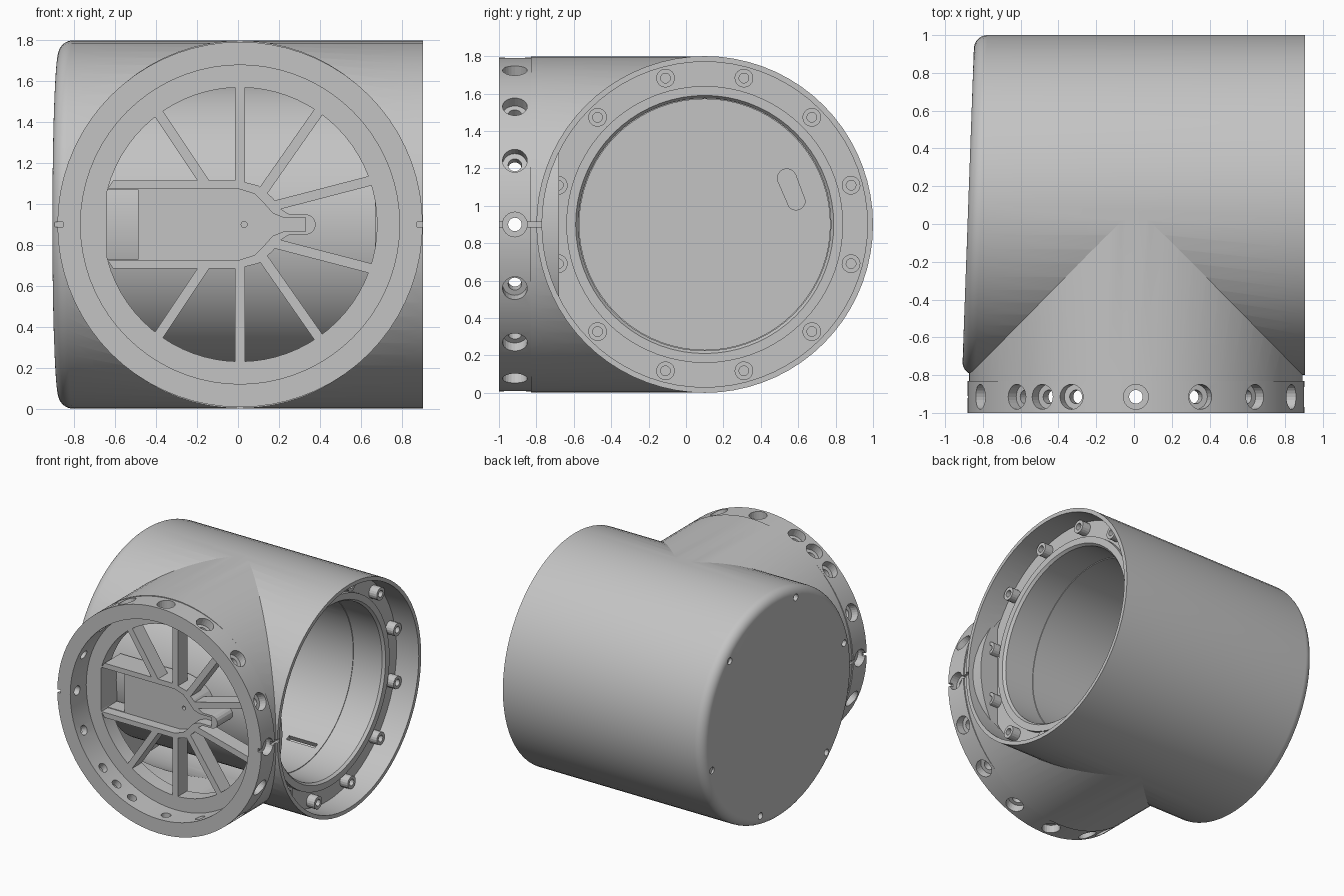
import bpy, bmesh
from math import sin, cos, pi, radians
from mathutils import Matrix, Vector

cube = bpy.data.objects.get("Cube")
if cube:
    bpy.data.objects.remove(cube)

mat = bpy.data.materials.new("machined grey")
mat.use_nodes = True
GREY = (0.55, 0.55, 0.55, 1)
mat.diffuse_color = GREY
mat.node_tree.nodes["Principled BSDF"].inputs["Base Color"].default_value = GREY

MID = 0.9                                   # height of both axes
MAIN = Matrix.Translation((0, 0.1, MID))    # main barrel, along x
BRANCH = Matrix.Translation((0.01, 0, MID)) @ Matrix.Rotation(pi / 2, 4, 'Z')  # along y
NARROW = BRANCH @ Matrix.Diagonal((1, 0.983, 1, 1))  # keeps the branch inside the barrel ends


def finish(bm, name):
    bmesh.ops.recalc_face_normals(bm, faces=bm.faces)
    me = bpy.data.meshes.new(name)
    bm.to_mesh(me)
    bm.free()
    me.materials.append(mat)
    ob = bpy.data.objects.new(name, me)
    bpy.context.collection.objects.link(ob)
    return ob


def lathe(name, profile, frame, seg=72, closed=False):
    """Turn (radius, position) points about the frame's x axis; cap the ends unless closed."""
    bm = bmesh.new()
    rings = [[bm.verts.new(frame @ Vector((a, r * cos(2 * pi * i / seg), r * sin(2 * pi * i / seg))))
              for i in range(seg)] for r, a in profile]
    pairs = list(zip(rings, rings[1:]))
    if closed:
        pairs.append((rings[-1], rings[0]))
    else:
        bm.faces.new(rings[0])
        bm.faces.new(rings[-1])
    for p, q in pairs:
        for i in range(seg):
            j = (i + 1) % seg
            bm.faces.new((p[i], p[j], q[j], q[i]))
    return finish(bm, name)


def rod(name, r, a, b, frame, seg=72):
    return lathe(name, [(r, a), (r, b)], frame, seg)


def prism(name, pts, y0, y1):
    """Extrude an (x, height from axis) outline along y."""
    bm = bmesh.new()
    f = bm.faces.new([bm.verts.new((x, y0, MID + z)) for x, z in pts])
    ext = bmesh.ops.extrude_face_region(bm, geom=[f])["geom"]
    bmesh.ops.translate(bm, vec=(0, y1 - y0, 0), verts=[v for v in ext if isinstance(v, bmesh.types.BMVert)])
    # the extrusion leaves the first face open or shared, so rebuild the cap if needed
    open_edges = [e for e in bm.edges if e.is_boundary]
    if open_edges:
        bmesh.ops.holes_fill(bm, edges=open_edges)
    return finish(bm, name)


def box(name, size, frame):
    bm = bmesh.new()
    bmesh.ops.create_cube(bm, size=1, matrix=frame @ Matrix.Diagonal((*size, 1)))
    return finish(bm, name)


def boolean(ob, tools, op='DIFFERENCE'):
    for t in tools:
        m = ob.modifiers.new("bool", 'BOOLEAN')
        m.operation, m.solver, m.object = op, 'EXACT', t
        bpy.context.view_layer.objects.active = ob
        bpy.ops.object.modifier_apply(modifier=m.name)
        bpy.data.objects.remove(t)


def around(deg):
    return Matrix.Rotation(radians(deg), 4, 'X')


# Shell: closed barrel with a rounded, slightly tilted end
fillet = [(0.83 + 0.07 * sin(t * pi / 20), -0.91 + 0.07 * (1 - cos(t * pi / 20))) for t in range(11)]
shell = lathe("shell", fillet + [(0.9, 0.905)], MAIN)
for v in shell.data.vertices:
    if v.co.x < -0.5:
        v.co.x += (v.co.y + 0.8) * 0.036
boolean(shell, [rod("branch", 0.899, -0.83, 0.09, NARROW)], 'UNION')
# Hollow of both barrels, joined first and cut once
hollow = rod("hollow", 0.87, -0.82, 1.2, MAIN)
boolean(hollow, [rod("branch_hollow", 0.862, -1.2, 0.05, NARROW @ Matrix.Diagonal((1, 0.98, 1, 1)))], 'UNION')
boolean(shell, [hollow])
# Screw holes in the closed end
boolean(shell, [rod("hole", 0.026, -1.2, -0.835, MAIN @ around(45 + 60 * k) @ Matrix.Translation((0, 0.815, 0)), 16)
                for k in range(6)])

# Collar on the branch, with the seat of the grille
collar = lathe("collar", [(0.78, -1), (0.893, -1), (0.893, -0.83), (0.855, -0.83), (0.855, -0.68),
                          (0.67, -0.68), (0.67, -0.8), (0.78, -0.8)], BRANCH, closed=True)
# Counterbored radial holes, with two extra ones on one side
hole = [(0.036, 0.7), (0.036, 0.83), (0.066, 0.83), (0.066, 1)]
cuts = []
for deg in [22.5 * k for k in range(16)] + [123.75, 236.25]:
    frame = Matrix.Translation((0.01, -0.915, MID)) @ Matrix.Rotation(-radians(deg), 4, 'Y')
    cuts.append(lathe("hole", hole, frame, 24))
boolean(collar, cuts)
# Side notches
for part in (collar, shell):
    boolean(part, [box("notch", (0.06, 0.3, 0.025), Matrix.Translation((0.01 + s * 0.895, -0.92, MID)))
                   for s in (-1, 1)])

# Handle trough across the grille
half = [(-0.61, 0.215), (0, 0.215), (0.1, 0.19), (0.17, 0.13), (0.21, 0.075), (0.25, 0.05), (0.33, 0.05)]
tip = [(0.33 + 0.05 * cos(a * pi / 8), 0.05 * sin(a * pi / 8)) for a in (3, 2, 1, 0, -1, -2, -3)]
back = [(-0.69, -0.1), (-0.69, 0.1)]
trough = prism("handle_trough", half + tip + [(x, -z) for x, z in reversed(half)] + back, -0.8, -0.6)
inner = [(-0.64, 0.175), (0, 0.175), (0.08, 0.15), (0.13, 0.1), (0.17, 0.055), (0.22, 0.035), (0.33, 0.035)]
boolean(trough, [prism("recess", inner + [(x, -z) for x, z in reversed(inner)], -0.9, -0.72),
                 box("pocket", (0.15, 0.5, 0.34), Matrix.Translation((-0.565, -0.75, MID))),
                 rod("pivot_hole", 0.015, -0.9, -0.68, Matrix.Translation((0.02, 0, 0)) @ BRANCH, 12)])

# Spokes: inner and outer ends of the upper half, mirrored below
spokes = [((-0.16, 0.2), (-0.4, 0.56)), ((0.01, 0.2), (0.01, 0.69)),
          ((0.12, 0.16), (0.4, 0.56)), ((0.17, 0.09), (0.67, 0.22))]
for i, (p, q) in enumerate(spokes):
    for s in (1, -1):
        a, b = Vector((p[0], p[1] * s)), Vector((q[0], q[1] * s))
        d = (b - a).normalized() * 0.024
        n = Vector((-d.y, d.x))
        prism(f"spoke_{i}_{'upper' if s > 0 else 'lower'}", [a + n, b + n, b - n, a - n], -0.8, -0.68)

# Inner tank with its bolting flange
tank = lathe("inner_tank", [(0.34, -0.7), (0.34, -0.695), (0.42, -0.695), (0.42, -0.7), (0.67, -0.7),
                            (0.67, 0.47), (0.675, 0.47), (0.675, 0.72), (0.69, 0.74), (0.74, 0.74), (0.74, 0.71),
                            (0.872, 0.71), (0.872, 0.67), (0.71, 0.67), (0.71, -0.74)], MAIN)
# Rounded slot in the tank floor
slot = [(0.05 * cos(a * pi / 8), 0.05 * sin(a * pi / 8) + (0.065 if a < 9 else -0.065)) for a in range(16)]
floor_slot = prism("slot", slot, -0.03, 0.03)
floor_slot.data.transform(MAIN @ around(22) @ Matrix.Translation((-0.7, 0.5, 0))
                          @ Matrix.Rotation(pi / 2, 4, 'Z') @ Matrix.Translation((0, 0, -MID)))
# Keyways in the tank wall
keys = [box("keyway", (0.25, 0.12, 0.04), MAIN @ around(deg) @ Matrix.Translation((x, 0.69, 0)))
        for deg, x in ((-66, 0.3), (28, 0.1))]
boolean(tank, [floor_slot] + keys)

# Socket-head bolts on the flange
for k in range(12):
    lathe(f"bolt_{k + 1}", [(0.05, 0.7), (0.05, 0.78), (0.026, 0.78), (0.026, 0.74)],
          MAIN @ around(15 + 30 * k) @ Matrix.Translation((0, 0.81, 0)), 18)

# Smooth the turned surfaces, keep the edges crisp
bpy.ops.object.select_all(action='DESELECT')
for ob in bpy.context.scene.objects:
    if ob.type == 'MESH' and mat.name in ob.data.materials:
        ob.select_set(True)
        bpy.context.view_layer.objects.active = ob
        small = ob.name.startswith("bolt")
bpy.ops.object.shade_smooth_by_angle(angle=radians(10.5))
